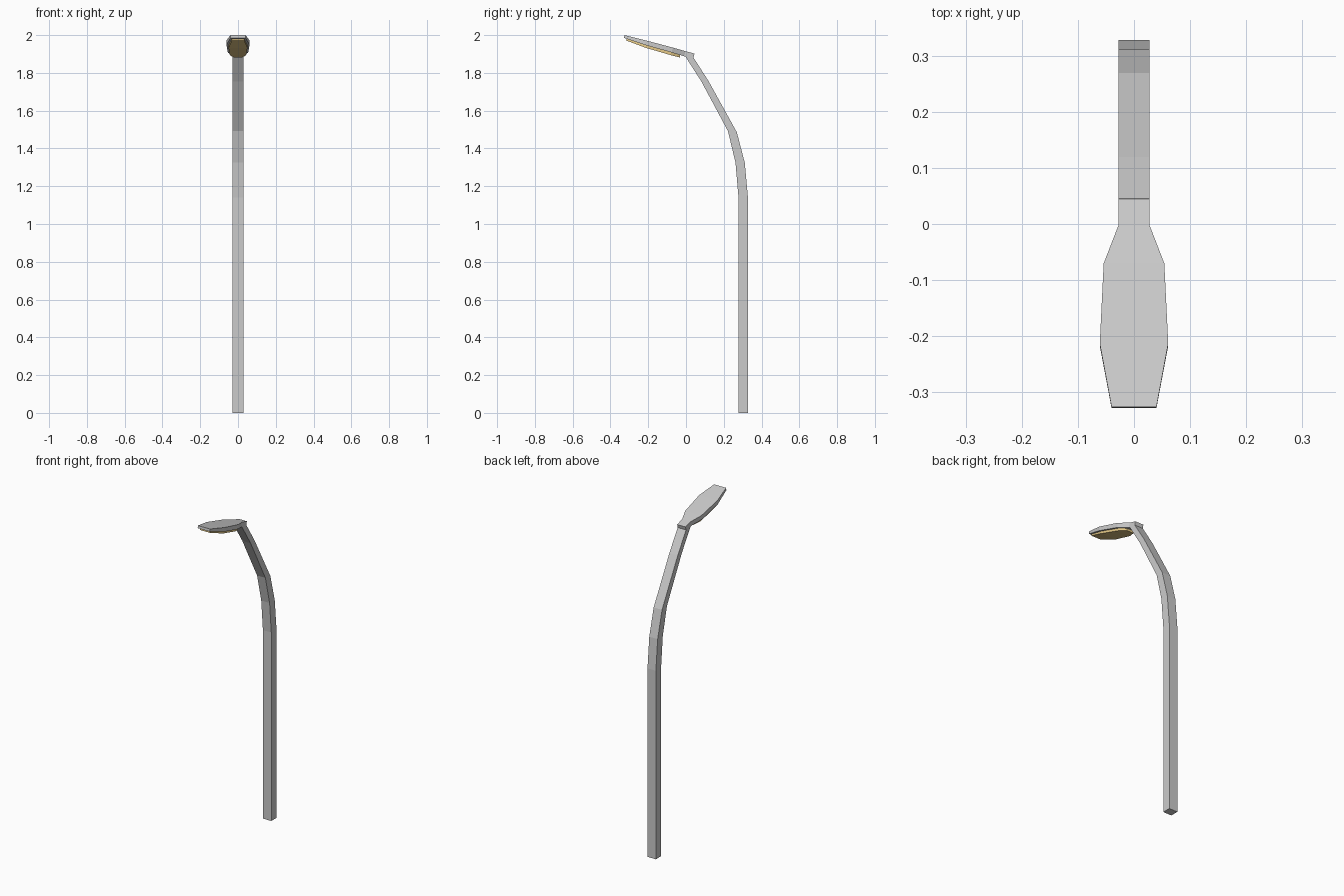
import bpy

if "Cube" in bpy.data.objects:
    bpy.data.objects.remove(bpy.data.objects["Cube"])


def loft(name, rings, color=None):
    """Skin equal-sized vertex rings and cap both ends."""
    n = len(rings[0])
    verts = [v for r in rings for v in r]
    faces = [tuple(range(n))[::-1], tuple(range(len(verts) - n, len(verts)))]
    for k in range(len(rings) - 1):
        for i in range(n):
            a, b = k * n + i, k * n + (i + 1) % n
            faces.append((a, b, b + n, a + n))
    mesh = bpy.data.meshes.new(name)
    mesh.from_pydata(verts, [], faces)
    obj = bpy.data.objects.new(name, mesh)
    bpy.context.collection.objects.link(obj)
    bpy.context.view_layer.objects.active = obj
    obj.select_set(True)
    bpy.ops.object.mode_set(mode='EDIT')
    bpy.ops.mesh.select_all(action='SELECT')
    bpy.ops.mesh.normals_make_consistent(inside=False)
    bpy.ops.object.mode_set(mode='OBJECT')
    obj.select_set(False)
    if color:
        mat = bpy.data.materials.new(name)
        mat.diffuse_color = color
        mat.use_nodes = True
        mat.node_tree.nodes["Principled BSDF"].inputs["Base Color"].default_value = mat.diffuse_color
        mesh.materials.append(mat)
    return obj


def slab(name, sections, color=None):
    """Sections of (half width, top y, top z, bottom y, bottom z)."""
    return loft(name, [[(-w, y0, z0), (w, y0, z0), (w, y1, z1), (-w, y1, z1)]
                       for w, y0, z0, y1, z1 in sections], color)


# curved square pole: outer edge and inner edge of each bend
HW = 0.028
slab("pole", [(HW, *p) for p in [
    (0.328, 0.0, 0.278, 0.0),
    (0.328, 1.14, 0.278, 1.14),
    (0.311, 1.325, 0.262, 1.325),
    (0.269, 1.486, 0.222, 1.492),
    (0.119, 1.757, 0.081, 1.755),
    (0.032, 1.893, -0.004, 1.888)]])

# flat tilted lamp head, widening from the pole and tapering to the tip
slab("lamp_head", [
    (HW, 0.045, 1.902, 0.037, 1.872),
    (HW, -0.003, 1.915, -0.010, 1.888),
    (0.054, -0.070, 1.934, -0.076, 1.908),
    (0.061, -0.213, 1.972, -0.217, 1.948),
    (0.040, -0.326, 2.0, -0.328, 1.985)])

# coloured lens set under the head
slab("lamp_lens", [
    (0.023, -0.030, 1.897, -0.033, 1.882),
    (0.043, -0.078, 1.911, -0.081, 1.894),
    (0.050, -0.211, 1.949, -0.214, 1.933),
    (0.033, -0.314, 1.984, -0.316, 1.971)], (0.8, 0.6, 0.25, 1))
